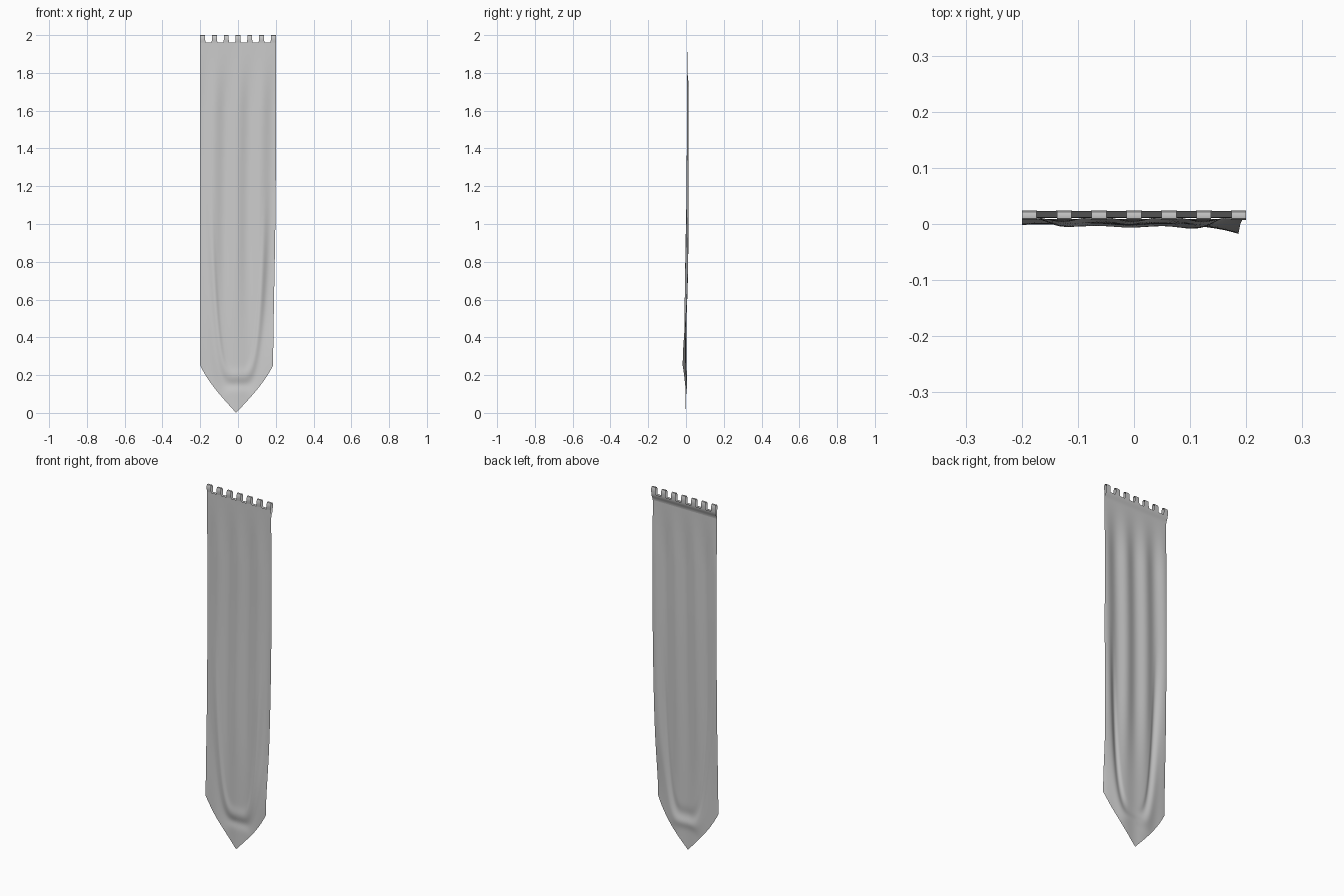
import bpy, bmesh
from math import sin, cos, pi, exp

if "Cube" in bpy.data.objects:
    bpy.data.objects.remove(bpy.data.objects["Cube"])

cloth = bpy.data.materials.new("grey cloth")
cloth.use_nodes = True
GREY = (0.6, 0.6, 0.6, 1)
cloth.diffuse_color = GREY
cloth.node_tree.nodes["Principled BSDF"].inputs["Base Color"].default_value = GREY

TOP = 1.96


def smooth(a, b, v):
    t = min(1, max(0, (v - a) / (b - a)))
    return t * t * (3 - 2 * t)


def bump(v, width):
    return exp(-(v / width) ** 2)


def lower_edge(u):
    """Height of the pointed hem, slightly bowed outward."""
    a = abs(u)
    return 0.25 * (0.84 * a + 0.16 * a ** 4)


def drape(u, z):
    """Point on the hanging cloth: u runs across from -1 to 1."""
    low = 1 - smooth(0.1, 1.3, z)
    x = 0.2 * u - 0.015 * low * max(0, u) - 0.01 * low * (1 - abs(u))
    hang = smooth(TOP, 1.6, z) * (0.3 + 0.7 * smooth(0.3, 0.9, z))
    # vertical folds
    y = 0.009 - 0.010 * smooth(1.4, 0.3, z)
    y += 0.005 * hang * cos(2 * pi * (x - 0.06) / 0.125 + 0.4 * sin(2 * z))
    # U-shaped sag folds near the point
    ridge = 0.15 + 0.5 * abs(x / 0.155) ** 5
    fade = 1 - smooth(0.5, 1.3, z)
    d = (z - ridge) / (1 + 16 * abs(x / 0.155) ** 4)
    y += fade * (0.006 * bump(d, 0.025) - 0.004 * bump(d - 0.05, 0.03))
    # corners swing forward
    corner = bump(z - 0.25, 0.25)
    y -= corner * (0.019 * max(0, u) ** 3 + 0.003 * max(0, -u) ** 3)
    return x, y, z


def sheet(name, cols, rows, place):
    """Grid of quads with its corners at (0, 0) and (1, 1)."""
    bm = bmesh.new()
    grid = [[bm.verts.new(place(i / cols, j / rows)) for i in range(cols + 1)]
            for j in range(rows + 1)]
    for low, high in zip(grid, grid[1:]):
        for i in range(cols):
            bm.faces.new((low[i], low[i + 1], high[i + 1], high[i]))
    bmesh.ops.remove_doubles(bm, verts=bm.verts, dist=1e-6)
    mesh = bpy.data.meshes.new(name)
    bm.to_mesh(mesh)
    bm.free()
    mesh.materials.append(cloth)
    obj = bpy.data.objects.new(name, mesh)
    bpy.context.collection.objects.link(obj)
    bpy.ops.object.select_all(action="DESELECT")
    obj.select_set(True)
    bpy.context.view_layer.objects.active = obj
    bpy.ops.object.shade_smooth_by_angle(angle=0.7)
    return obj


# Main hanging cloth
def main_point(s, t):
    u = 2 * s - 1
    b = lower_edge(u)
    return drape(u, b + (TOP - b) * t)


sheet("banner_cloth", 80, 160, main_point)


# Folded hem sewn to the back below the loops
def hem_point(s, t):
    u = 2 * s - 1
    z = 1.92 + (TOP - 1.92) * t
    x, y, _ = drape(u, z)
    return x, y + 0.002 + 0.012 * smooth(0, 1, t), z


sheet("back_hem", 40, 6, hem_point)

# Hanging loops over the top
LOOP = [(0.009, TOP), (0.007, 1.975), (0.007, 1.992), (0.010, 1.999), (0.015, 2.0),
        (0.021, 1.999), (0.024, 1.992), (0.024, 1.975), (0.023, TOP)]
for k in range(7):
    centre = -0.187 + k * 0.187 / 3

    def loop_point(s, t, c=centre):
        y, z = LOOP[round(t * (len(LOOP) - 1))]
        flare = 0.003 if z == TOP else 0
        return max(-0.2, min(0.2, c + (s - 0.5) * 2 * (0.013 + flare))), y, z

    sheet(f"hanging_loop_{k + 1}", 2, len(LOOP) - 1, loop_point)
